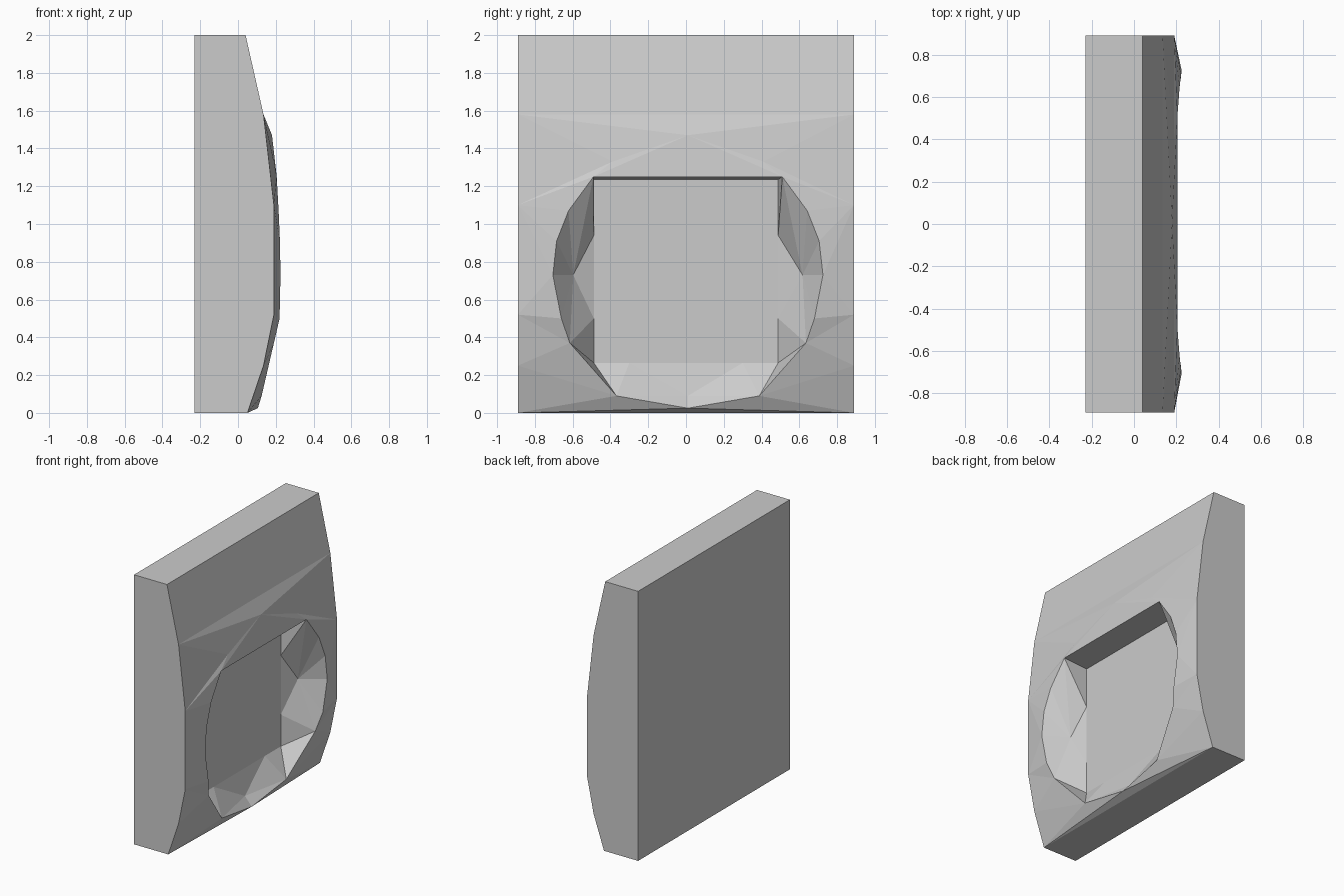
import bpy
import bmesh

cube = bpy.data.objects.get("Cube")
if cube:
    bpy.data.objects.remove(cube, do_unlink=True)

# Plain grey material
grey = bpy.data.materials.new("plain_grey")
grey.use_nodes = True
colour = (0.6, 0.6, 0.6, 1)
grey.diffuse_color = colour
grey.node_tree.nodes["Principled BSDF"].inputs["Base Color"].default_value = colour

HALF = 0.89
BACK = -0.23
SHIFT = 0.01  # the oval rim sits slightly off centre

# Half outlines as (half width, height, depth towards +x)
side = [(HALF, 0, 0.05), (HALF, 0.25, 0.135), (HALF, 0.52, 0.19),
        (HALF, 1.1, 0.19), (HALF, 1.58, 0.135), (HALF, 2, 0.04)]
back = [(HALF, 0, BACK), (HALF, 2, BACK)]
rim = [(0, 0.025, 0.105), (0.378, 0.09, 0.125), (0.625, 0.37, 0.19),
       (0.67, 0.5, 0.22), (0.715, 0.73, 0.225), (0.695, 0.91, 0.222),
       (0.632, 1.07, 0.215), (0.5, 1.25, 0.205)]
dome = [(0, 1.47, 0.18), (0.4, 1.33, 0.19)]
bowl = [(0, 0.09, 0.05), (0.607, 0.73, 0.06)]
floor = [(0.3, 0.265, 0.01), (0.488, 0.265, 0.01), (0.488, 0.5, 0.01),
         (0.488, 0.94, 0.01), (0.488, 1.235, 0.01)]
groups = {"s": (side, 0), "b": (back, 0), "r": (rim, SHIFT),
          "d": (dome, SHIFT), "i": (bowl, SHIFT), "f": (floor, 0)}

# Mirrored vertices; points on the middle line are shared
bm = bmesh.new()
points = {1: {}, -1: {}}
for key, (outline, shift) in groups.items():
    for n, (w, z, x) in enumerate(outline):
        for sign in (1, -1):
            if sign < 0 and w == 0:
                points[-1][key + str(n)] = points[1][key + str(n)]
            else:
                points[sign][key + str(n)] = bm.verts.new((x, sign * w + shift, z))

# Faces repeated on both halves
halves = [
    # slab end
    "b0 s0 s1 s2 s3 s4 s5 b1",
    # bulging front around the rim
    "s0 r0 r1", "s0 r1 s1", "s1 r1 r2", "s1 r2 s2", "s2 r2 r3", "s2 r3 r4",
    "s2 r4 s3", "s3 r4 r5", "s3 r5 r6", "s3 r6 r7", "s3 r7 d1", "s3 d1 s4",
    "s4 d1 d0", "r7 d0 d1",
    # hollow between rim and recessed square
    "r7 r6 i1", "r6 r5 i1", "r5 r4 i1", "r4 r3 i1", "r3 r2 i1",
    "r7 i1 f3", "r7 f3 f4", "i1 f2 f3", "r2 f2 i1", "r2 f1 f2",
    "r0 r1 i0", "r1 f0 i0", "r1 f1 f0", "r1 r2 f1"]
for names in halves:
    for sign in (1, -1):
        bm.faces.new([points[sign][n] for n in names.split()])

# Faces spanning both halves: names run along one half, then back on the other
spans = ["b0 b1", "b0 s0", "b1 s5", "s4 s5", "f0 f1 f2 f3 f4", "r7 f4"]
for names in spans:
    names = names.split()
    bm.faces.new([points[1][n] for n in names] +
                 [points[-1][n] for n in reversed(names)])
for edge, tip in (("s0", "r0"), ("s4", "d0"), ("r7", "d0"), ("f0", "i0")):
    bm.faces.new([points[1][edge], points[-1][edge], points[1][tip]])

bmesh.ops.recalc_face_normals(bm, faces=bm.faces[:])
mesh = bpy.data.meshes.new("recessed_panel")
bm.to_mesh(mesh)
bm.free()
mesh.materials.append(grey)
panel = bpy.data.objects.new("recessed_panel", mesh)
bpy.context.collection.objects.link(panel)
